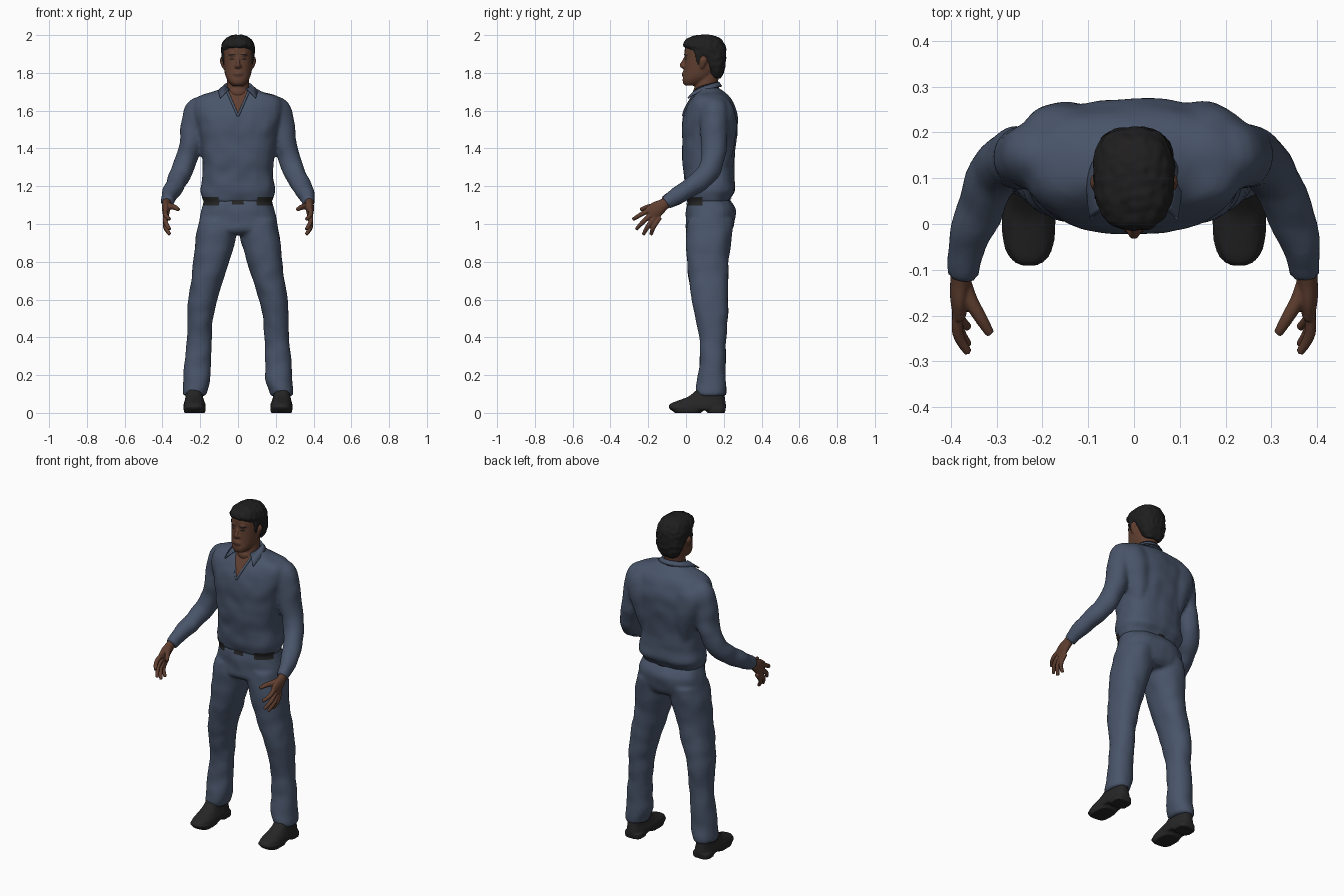
import bpy, bmesh, math
from mathutils import Vector, noise
from mathutils.bvhtree import BVHTree

if "Cube" in bpy.data.objects:
    bpy.data.objects.remove(bpy.data.objects["Cube"])

X, Y = Vector((1, 0, 0)), Vector((0, 1, 0))


def material(name, r, g, b):
    m = bpy.data.materials.new(name)
    m.use_nodes = True
    m.diffuse_color = (r, g, b, 1)
    shader = m.node_tree.nodes["Principled BSDF"]
    shader.inputs["Base Color"].default_value = (r, g, b, 1)
    shader.inputs["Roughness"].default_value = 0.8
    return m


cloth = material("blue cloth", 0.066, 0.090, 0.143)
skin = material("brown skin", 0.118, 0.050, 0.030)
lip = material("dark lips", 0.085, 0.032, 0.024)
hair_mat = material("black hair", 0.014, 0.013, 0.013)
leather = material("black leather", 0.019, 0.019, 0.020)


def smooth_rows(rows, steps=4):
    """Catmull-Rom interpolation of section parameters."""
    out = []
    for i in range(len(rows) - 1):
        a, b, c, d = (rows[max(0, min(len(rows) - 1, i + k))] for k in (-1, 0, 1, 2))
        for j in range(steps):
            t = j / steps
            out.append([q + 0.5 * t * (r - p + t * (2 * p - 5 * q + 4 * r - s + t * (3 * (q - r) + s - p)))
                        for p, q, r, s in zip(a, b, c, d)])
    return out + [list(rows[-1])]


def skin_rings(bm, sections, power, n=28):
    """Close a tube around sections of (centre, u axis, v axis, u radius, v radius)."""
    rings = []
    for c, u, v, ru, rv in sections:
        ring = []
        for k in range(n):
            a = math.tau * k / n
            ca, sa = math.cos(a), math.sin(a)
            p = u * ru * math.copysign(abs(ca) ** (2 / power), ca)
            q = v * rv * math.copysign(abs(sa) ** (2 / power), sa)
            ring.append(bm.verts.new(c + p + q))
        rings.append(ring)
    for r0, r1 in zip(rings, rings[1:]):
        for k in range(n):
            bm.faces.new((r0[k], r0[(k + 1) % n], r1[(k + 1) % n], r1[k]))
    bm.faces.new(rings[0])
    bm.faces.new(rings[-1])


def stack(bm, rows, side=1, power=2.4):
    """Horizontal sections: z, centre x, half width, front y, back y."""
    skin_rings(bm, [(Vector((side * cx, (f + b) / 2, z)), X, Y, hx, (b - f) / 2)
                    for z, cx, hx, f, b in smooth_rows(rows)], power)


def tube(bm, rows, side=1):
    """Sections across a path: x, y, z, sideways radius, other radius."""
    pts = smooth_rows(rows)
    pos = [Vector((side * p[0], p[1], p[2])) for p in pts]
    sections = []
    for i, p in enumerate(pts):
        t = (pos[min(i + 1, len(pos) - 1)] - pos[max(i - 1, 0)]).normalized()
        u = (X - t * X.dot(t)).normalized()
        sections.append((pos[i], u, t.cross(u), p[3], p[4]))
    skin_rings(bm, sections, 2)


def make(name, bm, mat):
    bmesh.ops.recalc_face_normals(bm, faces=bm.faces)
    me = bpy.data.meshes.new(name)
    bm.to_mesh(me)
    bm.free()
    me.materials.append(mat)
    me.shade_smooth()
    ob = bpy.data.objects.new(name, me)
    bpy.context.scene.collection.objects.link(ob)
    return ob


def fuse(name, bm, mat, voxel, iterations=3, fold=0, freq=1):
    """Merge overlapping pieces into one soft surface, with optional folds."""
    ob = make(name, bm, mat)
    rm = ob.modifiers.new("merge", 'REMESH')
    rm.mode, rm.voxel_size = 'VOXEL', voxel
    sm = ob.modifiers.new("soften", 'SMOOTH')
    sm.factor, sm.iterations = 0.5, iterations
    dg = bpy.context.evaluated_depsgraph_get()
    me = bpy.data.meshes.new_from_object(ob.evaluated_get(dg))
    ob.modifiers.clear()
    ob.data = me
    moves = [v.normal * fold * noise.noise(v.co * freq) for v in me.vertices]
    for v, m in zip(me.vertices, moves):
        v.co += m
    me.materials.clear()
    me.materials.append(mat)
    me.shade_smooth()
    return ob


def surface(ob):
    return BVHTree.FromPolygons([v.co for v in ob.data.vertices],
                                [tuple(p.vertices) for p in ob.data.polygons])


def plate(name, mat, targets, ray, nu=14, nv=5, lift=0.002):
    """Thin patch laid on the nearest target; ray(u, v) gives origin and direction."""
    bm = bmesh.new()
    grid = []
    for i in range(nu + 1):
        line = []
        for j in range(nv + 1):
            o, d = ray(2 * i / nu - 1, 2 * j / nv - 1)
            hits = [h for h in (t.ray_cast(o, d) for t in targets) if h[0]]
            p = min(hits, key=lambda h: h[3])[0] if hits else o
            line.append(bm.verts.new(p - d * lift))
        grid.append(line)
    for a, b in zip(grid, grid[1:]):
        for j in range(nv):
            bm.faces.new((a[j], b[j], b[j + 1], a[j + 1]))
    return make(name, bm, mat)


# Shirt with shoulder blades and sleeves
bm = bmesh.new()
stack(bm, [(1.115, 0, .178, .008, .225), (1.14, 0, .188, .002, .238), (1.18, 0, .2, -.006, .264),
           (1.25, 0, .188, -.01, .254), (1.35, 0, .19, -.02, .258), (1.45, 0, .203, -.021, .268),
           (1.53, 0, .222, -.02, .274), (1.59, 0, .236, -.008, .268), (1.64, 0, .238, .012, .25),
           (1.675, 0, .21, .034, .228), (1.70, 0, .135, .05, .2), (1.722, 0, .077, .058, .175)], 1, 2.6)
for s in (1, -1):
    stack(bm, [(1.32, .13, .04, .1, .23), (1.42, .135, .075, .1, .257), (1.53, .145, .1, .1, .266),
               (1.6, .145, .1, .1, .258), (1.655, .13, .07, .1, .23)], s, 2.2)
    tube(bm, [(.165, .148, 1.615, .06, .06), (.2, .15, 1.597, .078, .076), (.226, .148, 1.535, .074, .072),
              (.243, .146, 1.45, .064, .069), (.267, .143, 1.36, .058, .064), (.296, .12, 1.28, .056, .059),
              (.326, .06, 1.22, .053, .054), (.353, -.01, 1.17, .047, .049), (.369, -.07, 1.135, .039, .042),
              (.375, -.11, 1.11, .034, .037)], s)
shirt = fuse("shirt", bm, cloth, .011, 3, .006, 13)

# Trousers
bm = bmesh.new()
stack(bm, [(1.135, 0, .175, .01, .225), (1.08, 0, .192, 0, .262), (1.02, 0, .205, 0, .258),
           (.97, 0, .208, .002, .246), (.945, 0, .14, .03, .22)])
for s in (1, -1):
    stack(bm, [(1.02, .105, .1, .005, .252), (.93, .117, .107, 0, .242), (.85, .131, .1, .002, .23),
               (.75, .152, .089, .01, .224), (.62, .183, .078, .028, .224), (.52, .2, .07, .046, .222),
               (.4, .206, .067, .072, .212), (.25, .215, .07, .07, .208), (.17, .218, .072, .058, .21),
               (.125, .226, .066, .052, .214), (.09, .232, .06, .06, .21)], s, 2.2)
trousers = fuse("trousers", bm, cloth, .011, 2, .005, 13)

# Shoes: upper, heel and front sole
for s, label in ((1, "left"), (-1, "right")):
    bm = bmesh.new()
    stack(bm, [(.014, .23, .055, -.08, .207), (.03, .23, .059, -.092, .212), (.048, .23, .057, -.084, .211),
               (.066, .231, .051, -.04, .208), (.088, .232, .046, .015, .205), (.125, .232, .042, .06, .2)], s, 2.6)
    stack(bm, [(0, .23, .054, .11, .207), (.03, .23, .055, .1, .211)], s, 3)
    stack(bm, [(0, .23, .056, -.06, .08), (.03, .23, .059, -.092, .11)], s, 2.8)
    fuse(label + "_shoe", bm, leather, .006, 2)

# Hands: palm, four fingers and a thumb
for s, label in ((1, "left"), (-1, "right")):
    bm = bmesh.new()
    tube(bm, [(.375, -.085, 1.125, .024, .027), (.378, -.12, 1.102, .023, .032),
              (.381, -.155, 1.078, .021, .042), (.381, -.19, 1.052, .016, .042)], s)
    tips = ((-.281, 1.024), (-.264, .971), (-.226, .944), (-.185, .944))
    for k, (ty, tz) in enumerate(tips):
        by, bz = -.193 + .012 * k, 1.072 - .017 * k
        tube(bm, [(.381, by + .02, bz + .015, .012, .012),
                  (.385, by * .5 + ty * .5, bz * .5 + tz * .5 + .003, .0125, .0125),
                  (.362, ty, tz, .009, .009)], s)
    tube(bm, [(.375, -.115, 1.1, .016, .018), (.358, -.165, 1.094, .016, .017),
              (.335, -.205, 1.088, .014, .014), (.314, -.24, 1.076, .01, .01)], s)
    fuse(label + "_hand", bm, skin, .004, 2)

# Head: skull, neck, nose, mouth, brow and ears
bm = bmesh.new()
stack(bm, [(1.733, 0, .03, -.004, .06), (1.745, 0, .044, -.015, .09), (1.765, 0, .058, -.018, .125),
           (1.79, 0, .068, -.013, .15), (1.83, 0, .075, -.009, .175), (1.88, 0, .08, -.006, .19),
           (1.93, 0, .08, -.006, .195), (1.965, 0, .068, .018, .18), (1.985, 0, .04, .06, .15)], 1, 2.2)
stack(bm, [(1.6, 0, .05, .06, .17), (1.69, 0, .062, .036, .165), (1.72, 0, .06, .044, .165),
           (1.77, 0, .057, .05, .172), (1.82, 0, .055, .06, .175)], 1, 2)
tube(bm, [(0, .002, 1.89, .007, .008), (0, -.011, 1.862, .009, .01), (0, -.023, 1.84, .012, .011),
          (0, -.012, 1.829, .012, .008)])
tube(bm, [(0, -.005, 1.807, .02, .011), (0, -.009, 1.793, .026, .012), (0, -.005, 1.778, .02, .011)])
for s in (1, -1):
    tube(bm, [(.024, .007, 1.91, .016, .008), (.025, .004, 1.898, .021, .013), (.024, .008, 1.886, .016, .008)], s)
    tube(bm, [(.013, -.01, 1.842, .004, .005), (.013, -.012, 1.834, .007, .008), (.012, -.008, 1.827, .004, .005)], s)
    tube(bm, [(.08, .094, 1.884, .008, .01), (.086, .092, 1.868, .01, .019), (.081, .087, 1.843, .009, .015),
              (.076, .082, 1.825, .006, .008)], s)
head = fuse("head", bm, skin, .005, 3)

# Hair: cap, sideburns and nape
bm = bmesh.new()
stack(bm, [(1.772, 0, .046, .14, .184), (1.8, 0, .067, .12, .2), (1.84, 0, .08, .1, .208),
           (1.875, 0, .086, .06, .212), (1.9, 0, .088, .026, .213), (1.925, 0, .089, .004, .212),
           (1.948, 0, .086, -.015, .206), (1.975, 0, .072, -.003, .19), (1.992, 0, .05, .03, .165),
           (2.001, 0, .025, .06, .13)], 1, 2.5)
for s in (1, -1):
    tube(bm, [(.076, .068, 1.91, .009, .02), (.077, .066, 1.87, .007, .013), (.073, .068, 1.838, .004, .008)], s)
fuse("hair", bm, hair_mat, .005, 2, .004, 45)

shirt_map, trouser_map, head_map = surface(shirt), surface(trousers), surface(head)


# Face details
def oval(cx, cz, hw, hh, slant=0):
    return lambda u, v: (Vector((cx + hw * u, -1, cz + slant * u + hh * v * max(.1, 1 - u * u) ** .5)), Y)


for s, label in ((1, "left"), (-1, "right")):
    plate(label + "_eye", hair_mat, [head_map], oval(s * .032, 1.873, .013, .004))
    plate(label + "_eyebrow", hair_mat, [head_map], oval(s * .033, 1.896, .019, .0035, -.002 * s))
plate("lips", lip, [head_map], oval(0, 1.791, .023, .007))

# Open neck with rolled edges
plate("open_neck", skin, [shirt_map],
      lambda u, v: (Vector((.028 * (v + 1) * u, -1, 1.638 + .065 * v)), Y), 10, 14, .003)
bm = bmesh.new()
for s in (1, -1):
    path = []
    for k in range(9):
        x, z = .056 * k / 8, 1.572 + .128 * k / 8
        hit = shirt_map.ray_cast(Vector((s * x, -1, z)), Y)[0]
        path.append((x, hit.y - .001, z, .006, .006))
    tube(bm, path, s)
make("neck_opening_edges", bm, cloth)

# Folded collar
bm = bmesh.new()
rows = []
for i in range(41):
    t = i / 20 - 1
    a, top, flare = t * math.radians(138), 1.75 - .036 * t * t, t ** 4
    line = []
    for rx, ry, drop, push in ((.066, .066, .035, 0), (.071, .071, 0, 0), (.094, .083, .022, 1)):
        line.append(bm.verts.new((math.sin(a) * rx + push * math.copysign(.032 * flare, t),
                                  .105 + math.cos(a) * ry - push * .034 * flare,
                                  top - drop - push * .026 * flare)))
    rows.append(line)
for a, b in zip(rows, rows[1:]):
    for j in range(2):
        bm.faces.new((a[j], b[j], b[j + 1], a[j + 1]))
collar = make("collar", bm, cloth)
thick = collar.modifiers.new("thickness", 'SOLIDIFY')
thick.thickness, thick.offset = .007, 0


# Belt, partly hidden by the shirt
def band(start, end, low, high):
    def ray(u, v):
        a = math.radians(start + (end - start) * (u + 1) / 2)
        d = Vector((math.sin(a), -math.cos(a), 0))
        return Vector((0, .12, low + (high - low) * (v + 1) / 2)) + d * .26, -d
    return ray


for label, start, end, low, high in (("left", 43, 80, 1.098, 1.143), ("right", -80, -43, 1.098, 1.143),
                                     ("buckle", -15, 15, 1.103, 1.128), ("back", 170, 190, 1.125, 1.135)):
    plate("belt_" + label, leather, [shirt_map, trouser_map], band(start, end, low, high), 20, 4, .004)
